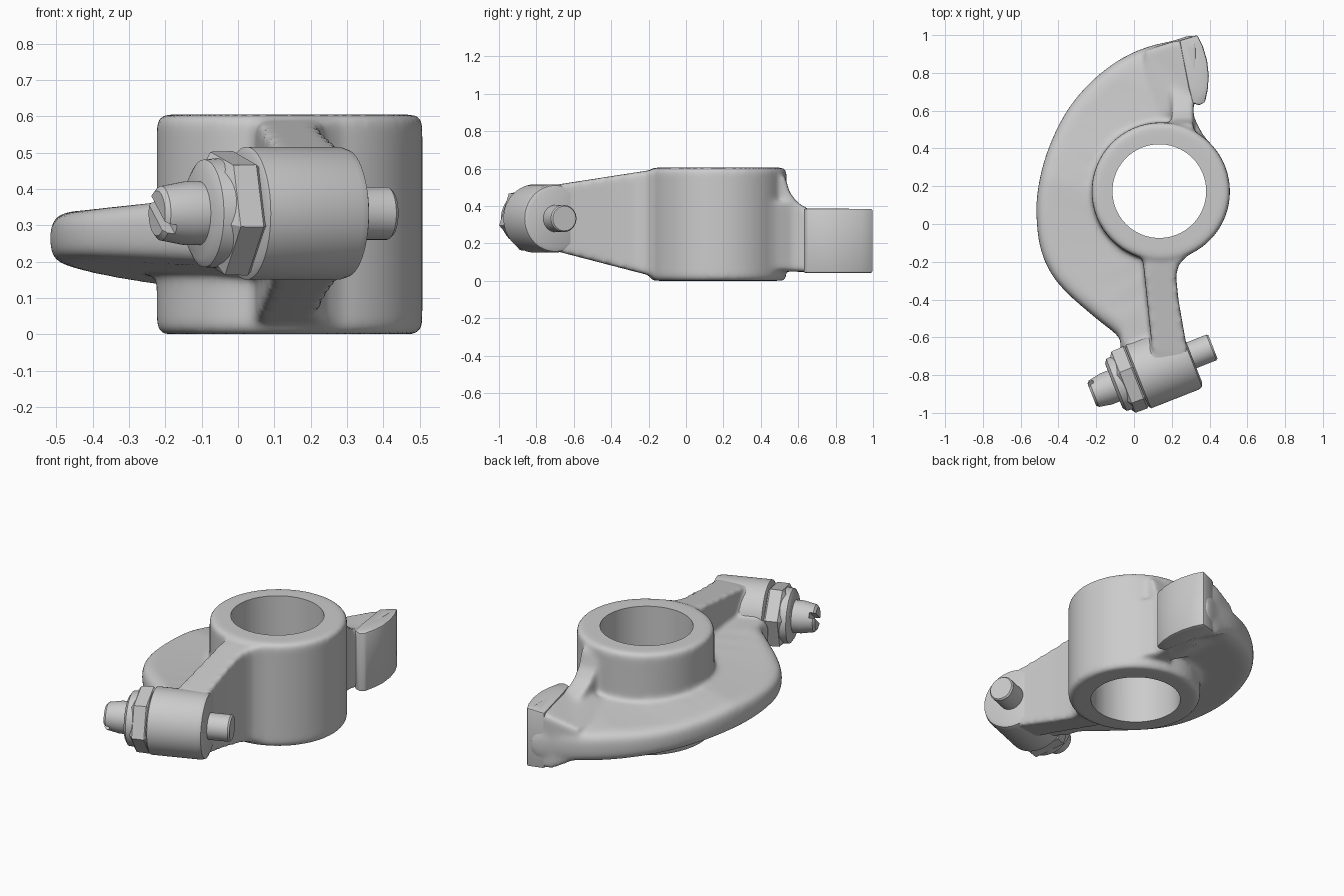
import bpy, bmesh, math
from mathutils import Matrix, Vector

if "Cube" in bpy.data.objects:
    bpy.data.objects.remove(bpy.data.objects["Cube"])

HUB = (0.142, 0.172)
AXIS_Z, AXIS_ANGLE = 0.333, math.radians(21.5)


def make_object(name, bm):
    bmesh.ops.recalc_face_normals(bm, faces=bm.faces)
    mesh = bpy.data.meshes.new(name)
    bm.to_mesh(mesh)
    bm.free()
    ob = bpy.data.objects.new(name, mesh)
    bpy.context.collection.objects.link(ob)
    return ob


def loft(name, rings):
    """Solid from a stack of closed rings with equal point counts."""
    bm = bmesh.new()
    rings = [[bm.verts.new(p) for p in ring] for ring in rings]
    for a, b in zip(rings, rings[1:]):
        for k in range(len(a)):
            n = (k + 1) % len(a)
            bm.faces.new((a[k], a[n], b[n], b[k]))
    caps = [bm.faces.new(rings[0]), bm.faces.new(rings[-1])]
    bmesh.ops.triangulate(bm, faces=caps)
    return make_object(name, bm)


def prism(name, outline, low, high, levels=((0, 0), (0, 1)), centre=(0, 0)):
    """Outline swept between heights low(x, y) and high(x, y); levels = (inset, height share)."""
    cx, cy = centre
    rings = []
    for inset, share in levels:
        s = 1 - inset
        rings.append([(cx + (x - cx) * s, cy + (y - cy) * s,
                       low(x, y) + (high(x, y) - low(x, y)) * share) for x, y in outline])
    return loft(name, rings)


def lathe(name, profile, segments=64, matrix=None):
    """Solid of revolution about local z from (radius, z) points."""
    turn = [2 * math.pi * k / segments for k in range(segments)]
    ob = loft(name, [[(r * math.cos(t), r * math.sin(t), z) for t in turn] for r, z in profile])
    ob.data.transform(matrix or Matrix())
    return ob


def rounded(points, steps=4):
    """Closed Catmull-Rom curve through the points."""
    pts, out = [Vector(p) for p in points], []
    for i in range(len(pts)):
        a, b, c, d = (pts[(i + k) % len(pts)] for k in (-1, 0, 1, 2))
        for s in range(steps):
            t = s / steps
            p = 0.5 * (2 * b + (c - a) * t + (2 * a - 5 * b + 4 * c - d) * t ** 2
                       + (3 * b - a - 3 * c + d) * t ** 3)
            out.append((p.x, p.y))
    return out


def activate(ob):
    bpy.ops.object.select_all(action='DESELECT')
    ob.select_set(True)
    bpy.context.view_layer.objects.active = ob


def apply_modifier(ob, kind, **settings):
    activate(ob)
    m = ob.modifiers.new(kind.lower(), kind)
    for key, value in settings.items():
        setattr(m, key, value)
    bpy.ops.object.modifier_apply(modifier=m.name)


def cut(ob, cutter):
    apply_modifier(ob, 'BOOLEAN', operation='DIFFERENCE', solver='EXACT', object=cutter)
    bpy.data.objects.remove(cutter)


def smooth(ob, angle=35):
    activate(ob)
    bpy.ops.object.shade_smooth_by_angle(angle=math.radians(angle))


hub_at = Matrix.Translation((*HUB, 0))
# Screw axis: local z runs from the slotted tip towards the stub
screw_at = (Matrix.Translation((0.16, -0.752, AXIS_Z)) @ Matrix.Rotation(AXIS_ANGLE, 4, 'Z')
            @ Matrix.Rotation(math.pi / 2, 4, 'Y'))

# Rough solids of the casting
hub = lathe("rocker_body", [(0.35, 0.0), (0.366, 0.016), (0.366, 0.588), (0.35, 0.605)],
            96, hub_at)

# Crescent web with a rounded rim, falling towards the pad end
web = prism("web", rounded([
    (0.33, 0.985), (0.2, 0.968), (0.05, 0.93), (-0.1, 0.855), (-0.25, 0.73), (-0.37, 0.575),
    (-0.46, 0.38), (-0.508, 0.19), (-0.516, 0.03), (-0.495, -0.13), (-0.44, -0.26),
    (-0.35, -0.37), (-0.2, -0.5), (-0.08, -0.6), (-0.06, -0.68), (0.12, -0.75),
    (0.2, -0.65), (0.2, -0.1), (0.28, 0.2), (0.31, 0.45), (0.28, 0.57), (0.28, 0.68), (0.32, 0.75)]),
    lambda x, y: 0.185 - 0.05 * y - 0.08 * (x + 0.4),
    lambda x, y: 0.375 + 0.1 * (min(x, -0.1) + 0.15) - 0.14 * max(0, y - 0.25),
    levels=((0.09, 0), (0.03, 0.07), (0.005, 0.2), (0, 0.4), (0, 0.6), (0.005, 0.77),
            (0.03, 0.92), (0.09, 1)), centre=(0.1, 0.1))

arm = prism("arm", [(0.03, -0.05), (0.05, -0.22), (0.1, -0.7), (0.29, -0.7), (0.27, -0.6),
                    (0.235, -0.4), (0.222, -0.27), (0.24, -0.21), (0.29, -0.16), (0.3, -0.05)],
            lambda x, y: 0.03 - 0.26 * (min(y, -0.2) + 0.2),
            lambda x, y: 0.59 + 0.155 * (min(y, -0.2) + 0.2))

# Thickened root behind the pad, its top rising towards the pad
pad_root = prism("pad_root", [(0.06, 0.92), (0.2, 0.965), (0.33, 0.985), (0.34, 0.66),
                              (0.2, 0.58), (0.06, 0.58)],
                 lambda x, y: 0.045 + 0.55 * max(0, 0.2 - x),
                 lambda x, y: 0.388 - 0.35 * max(0, 0.31 - x))

# Neck: side-view outline (y, z) swept along x, falling from the hub to the pad
neck = prism("neck", [(0.4, 0.05), (0.4, 0.575), (0.53, 0.555), (0.555, 0.47), (0.6, 0.415),
                      (0.66, 0.38), (0.72, 0.35), (0.8, 0.34), (0.8, 0.05)],
             lambda y, z: 0.2, lambda y, z: 0.315)
neck.data.transform(Matrix(((0, 0, 1, 0), (1, 0, 0, 0), (0, 1, 0, 0), (0, 0, 0, 1))))
neck_fillet = prism("neck_fillet", [(0.2, 0.4), (0.42, 0.4), (0.36, 0.48), (0.32, 0.56), (0.2, 0.56)],
                    lambda x, y: 0.06, lambda x, y: 0.42)

boss_core = lathe("boss_core", [(0.176, -0.14), (0.176, 0.135)], 64, screw_at)

# Fuse into one smooth casting, then drill the bore
bpy.ops.object.select_all(action='DESELECT')
for part in (hub, web, arm, pad_root, neck, neck_fillet, boss_core):
    part.select_set(True)
bpy.context.view_layer.objects.active = hub
bpy.ops.object.join()
apply_modifier(hub, 'REMESH', mode='VOXEL', voxel_size=0.012)
apply_modifier(hub, 'SMOOTH', factor=0.5, iterations=18)
cut(hub, lathe("bore_cutter", [(0.248, -0.2), (0.248, 0.9)], 96,
               Matrix.Translation((0.134, 0.174, 0))))
smooth(hub, 40)

# Curved contact pad
pad = prism("contact_pad", [(0.24, 0.972), (0.335, 1.0), (0.365, 0.94), (0.387, 0.865),
                            (0.396, 0.785), (0.39, 0.71), (0.376, 0.645), (0.345, 0.628),
                            (0.31, 0.64), (0.29, 0.72)],
            lambda x, y: 0.042, lambda x, y: 0.386 - 0.3 * max(0, 0.3 - x))
apply_modifier(pad, 'BEVEL', width=0.01, segments=2, angle_limit=math.radians(40))
smooth(pad)

# Boss that holds the adjusting screw
smooth(lathe("screw_boss", [(0.165, -0.157), (0.183, -0.147), (0.183, 0.125), (0.176, 0.146),
                            (0.155, 0.155)], 64, screw_at))

# Hexagonal lock nut with a round outer shoulder
nut_turn = screw_at @ Matrix.Rotation(math.radians(-18), 4, 'Z')
smooth(lathe("lock_nut", [(0.15, -0.25), (0.178, -0.232), (0.18, -0.165), (0.165, -0.15)],
             6, nut_turn), 20)
smooth(lathe("nut_shoulder", [(0.125, -0.287), (0.148, -0.272), (0.153, -0.22)], 48, screw_at))

# Adjusting screw with slotted tip and projecting stub
screw = lathe("adjusting_screw", [(0.062, -0.412), (0.075, -0.4), (0.088, -0.33), (0.088, -0.2),
                                  (0.073, -0.1), (0.073, 0.268), (0.066, 0.277)], 40, screw_at)
bm = bmesh.new()
bmesh.ops.create_cube(bm, size=1, matrix=screw_at @ Matrix.Translation((0, 0, -0.42))
                      @ Matrix.Rotation(math.radians(35), 4, 'Z')
                      @ Matrix.Diagonal((0.03, 0.3, 0.08, 1)))
cut(screw, make_object("slot_cutter", bm))
smooth(screw)
